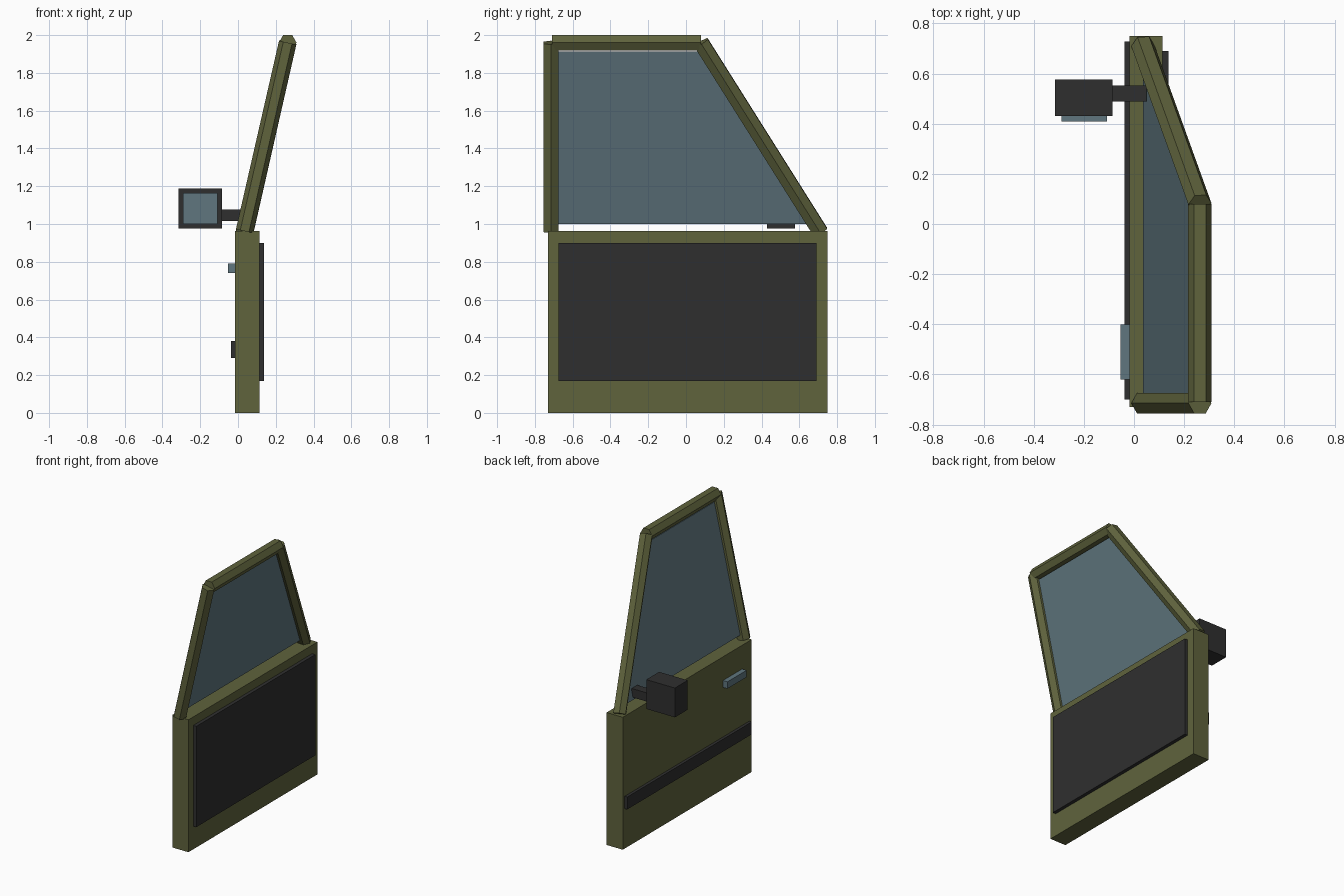
import bpy, bmesh
from mathutils import Vector, Matrix

cube = bpy.data.objects.get("Cube")
if cube:
    bpy.data.objects.remove(cube, do_unlink=True)


def material(name, rgb):
    m = bpy.data.materials.new(name)
    m.use_nodes = True
    m.diffuse_color = (*rgb, 1)
    m.node_tree.nodes["Principled BSDF"].inputs["Base Color"].default_value = (*rgb, 1)
    return m


olive = material("olive paint", (0.115, 0.125, 0.046))
black = material("black rubber", (0.028, 0.028, 0.028))
glass = material("blue grey glass", (0.115, 0.18, 0.21))


def finish(name, bm, mat):
    bmesh.ops.recalc_face_normals(bm, faces=bm.faces)
    mesh = bpy.data.meshes.new(name)
    bm.to_mesh(mesh)
    bm.free()
    mesh.materials.append(mat)
    obj = bpy.data.objects.new(name, mesh)
    bpy.context.collection.objects.link(obj)
    return obj


def box(name, mat, lo, hi):
    lo, hi = Vector(lo), Vector(hi)
    bm = bmesh.new()
    bmesh.ops.create_cube(bm, size=1, matrix=Matrix.Translation((lo + hi) / 2)
                          @ Matrix.Diagonal((*(hi - lo), 1)))
    return finish(name, bm, mat)


def hex_bar(name, mat, a, b, radius=0.047):
    """Six-sided bar from a to b with a corner pointing sideways."""
    a, b = Vector(a), Vector(b)
    turn = Vector((0, 0, 1)).rotation_difference(b - a).to_matrix().to_4x4()
    bm = bmesh.new()
    bmesh.ops.create_cone(bm, cap_ends=True, segments=6, radius1=radius, radius2=radius,
                          depth=(b - a).length,
                          matrix=Matrix.Translation((a + b) / 2) @ turn
                          @ Matrix.Rotation(1.5707963, 4, 'Z'))
    return finish(name, bm, mat)


# Lower door: shell, inner trim, outer rub strip and pull handle
box("door_shell", olive, (-0.017, -0.73, 0), (0.113, 0.75, 0.962))
box("inner_trim_panel", black, (0.11, -0.675, 0.168), (0.138, 0.69, 0.9))
box("rub_strip", black, (-0.038, -0.70, 0.29), (-0.015, 0.728, 0.38))
box("door_handle", glass, (-0.053, -0.62, 0.74), (-0.015, -0.40, 0.79))

# Window frame, leaning inwards
rear_low, rear_top = (0.035, -0.715, 0.962), (0.263, -0.715, 1.96)
front_low, front_top = (0.035, 0.712, 0.957), (0.263, 0.08, 1.96)
hex_bar("rear_pillar", olive, rear_low, rear_top)
hex_bar("front_pillar", olive, front_low, front_top)
hex_bar("top_rail", olive, (0.263, -0.71, 1.96), front_top)

# Window pane, a thin slab in the plane of the frame
bm = bmesh.new()
pane = [(-0.69, 1.0), (0.675, 1.0), (0.095, 1.912), (-0.69, 1.912)]
sides = [[bm.verts.new((0.035 + 0.228 * (z - 0.96) + dx, y, z)) for y, z in pane]
         for dx in (-0.008, 0.008)]
for ring in sides:
    bm.faces.new(ring)
for i in range(4):
    j = (i + 1) % 4
    bm.faces.new((sides[0][i], sides[0][j], sides[1][j], sides[1][i]))
finish("window_pane", bm, glass)

# Side mirror on its arm
box("mirror_arm", black, (-0.09, 0.488, 1.015), (0.05, 0.552, 1.078))
box("mirror_housing", black, (-0.315, 0.43, 0.975), (-0.085, 0.577, 1.188))
box("mirror_glass", glass, (-0.29, 0.408, 1.0), (-0.108, 0.435, 1.165))
